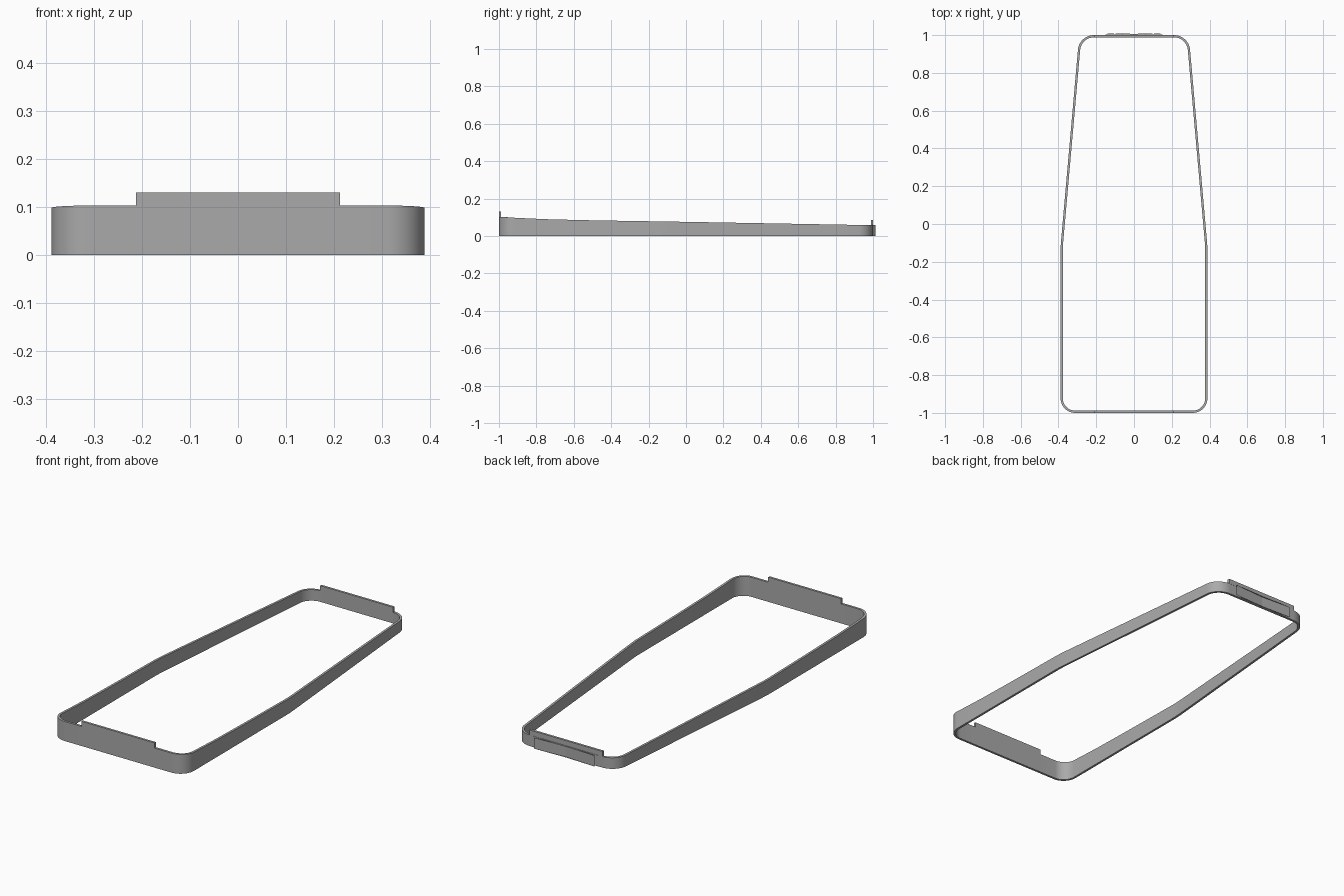
import bpy, bmesh, math
from mathutils import Vector

cube = bpy.data.objects.get("Cube")
if cube:
    bpy.data.objects.remove(cube, do_unlink=True)

WALL = 0.012
TAB = 0.213
# Rim height along the length: (y, z)
RIM = [(-1, .103), (-.92, .098), (-.75, .09), (-.5, .084), (0, .076), (.5, .067), (1, .058)]

grey = bpy.data.materials.new("mid grey")
grey.use_nodes = True
colour = (0.4, 0.4, 0.4, 1)
grey.diffuse_color = colour
grey.node_tree.nodes["Principled BSDF"].inputs["Base Color"].default_value = colour


def rim_height(y):
    for (y0, z0), (y1, z1) in zip(RIM, RIM[1:]):
        if y <= y1:
            return z0 + (z1 - z0) * (y - y0) / (y1 - y0)
    return RIM[-1][1]


def fillet(a, corner, b, radius, steps):
    """Points of an arc that rounds the corner between a and b."""
    u, v = (a - corner).normalized(), (b - corner).normalized()
    half = u.angle(v) / 2
    centre = corner + (u + v).normalized() * radius / math.sin(half)
    reach = radius / math.tan(half)
    start, end = corner + u * reach - centre, corner + v * reach - centre
    sweep = start.angle(end)
    return [centre + (start * math.sin(sweep * (1 - i / steps)) + end * math.sin(sweep * i / steps))
            / math.sin(sweep) for i in range(steps + 1)]


# Right-hand half of the outline, front to back, rounded and then mirrored
front, corner_f, bend, corner_b, back = [
    Vector(p) for p in ((0, -1), (.389, -1), (.389, -.12), (.29, 1), (0, 1))]
arcs = (fillet(front, corner_f, bend, .078, 12)
        + fillet(corner_f, bend, corner_b, .8, 4)
        + fillet(bend, corner_b, back, .085, 12))
half = [Vector((TAB, -1))]
for p in arcs + [Vector((TAB, 1))]:
    gap = p - half[-1]
    pieces = max(1, round(gap.length / .1)) if abs(gap.y) > .1 else 1
    start = half[-1].copy()
    half += [start + gap * i / pieces for i in range(1, pieces + 1)]
outer = half + [Vector((-p.x, p.y)) for p in reversed(half)]

# Inner outline, offset by the wall thickness
inner = []
for i, p in enumerate(outer):
    d0 = (p - outer[i - 1]).normalized()
    d1 = (outer[(i + 1) % len(outer)] - p).normalized()
    n0, n1 = Vector((-d0.y, d0.x)), Vector((-d1.y, d1.x))
    inner.append(p + (n0 + n1) * WALL / (1 + n0.dot(n1)))

# Wall: four corner vertices per station, bridged into a closed ring
bm = bmesh.new()
rings = []
for o, n in zip(outer, inner):
    top = rim_height(o.y)
    rings.append([bm.verts.new((p.x, p.y, z)) for p, z in ((o, 0), (o, top), (n, top), (n, 0))])
tops = []
for i, ring in enumerate(rings):
    nxt = rings[(i + 1) % len(rings)]
    for k in range(4):
        m = (k + 1) % 4
        face = bm.faces.new((ring[k], nxt[k], nxt[m], ring[m]))
        if k == 1:
            tops.append(face)

# Raised tabs in the middle of the two ends
for face in [f for f in tops if abs(f.calc_center_median().x) < .01]:
    rise = bmesh.ops.extrude_face_region(bm, geom=[face])
    verts = [g for g in rise["geom"] if isinstance(g, bmesh.types.BMVert)]
    bmesh.ops.translate(bm, verts=verts, vec=(0, 0, .027))
    bm.faces.remove(face)
bmesh.ops.recalc_face_normals(bm, faces=bm.faces)

mesh = bpy.data.meshes.new("rim_frame")
bm.to_mesh(mesh)
bm.free()
mesh.materials.append(grey)
frame = bpy.data.objects.new("rim_frame", mesh)
bpy.context.collection.objects.link(frame)
bpy.context.view_layer.objects.active = frame
frame.select_set(True)
bpy.ops.object.shade_smooth_by_angle(angle=math.radians(30))
